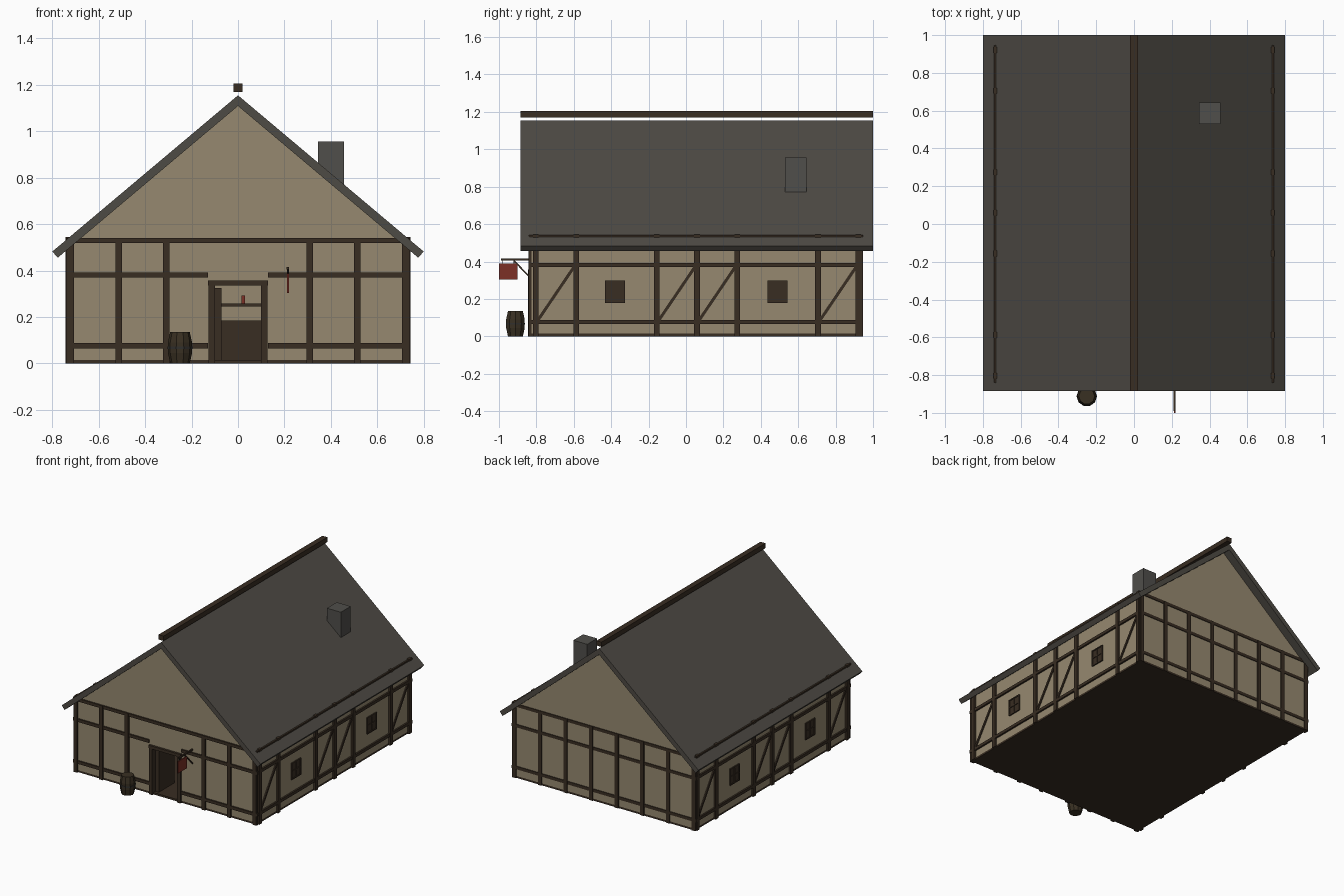
import bpy, bmesh, math
from mathutils import Vector, Matrix

if "Cube" in bpy.data.objects:
    bpy.data.objects.remove(bpy.data.objects["Cube"])


def mat(name, c):
    m = bpy.data.materials.new(name)
    m.diffuse_color = (*c, 1)
    m.use_nodes = True
    m.node_tree.nodes["Principled BSDF"].inputs["Base Color"].default_value = m.diffuse_color
    return m


PLASTER = mat("plaster", (0.305, 0.250, 0.160))
WOOD = mat("dark wood", (0.040, 0.026, 0.016))
ROOF = mat("grey roof", (0.076, 0.069, 0.058))
STONE = mat("chimney stone", (0.080, 0.077, 0.070))
RED = mat("red paint", (0.200, 0.030, 0.019))
BARREL = mat("barrel oak", (0.040, 0.029, 0.016))
IRON = mat("iron", (0.030, 0.029, 0.027))


def finish(name, bm, m):
    bmesh.ops.recalc_face_normals(bm, faces=bm.faces)
    me = bpy.data.meshes.new(name)
    bm.to_mesh(me)
    bm.free()
    me.materials.append(m)
    ob = bpy.data.objects.new(name, me)
    bpy.context.collection.objects.link(ob)
    return ob


def box(name, x, y, z, m):
    bm = bmesh.new()
    bmesh.ops.create_cube(bm, size=1)
    for v in bm.verts:
        v.co = [r[0] + (r[1] - r[0]) * (c + 0.5) for r, c in zip((x, y, z), v.co)]
    return finish(name, bm, m)


def extrude_y(name, pts, y0, y1, m):
    bm = bmesh.new()
    f = bm.faces.new([bm.verts.new((x, y0, z)) for x, z in pts])
    r = bmesh.ops.extrude_face_region(bm, geom=[f])
    vs = [g for g in r["geom"] if isinstance(g, bmesh.types.BMVert)]
    bmesh.ops.translate(bm, verts=vs, vec=(0, y1 - y0, 0))
    return finish(name, bm, m)


def bar(name, a, b, w, m):
    a, b = Vector(a), Vector(b)
    d = b - a
    bm = bmesh.new()
    bmesh.ops.create_cube(bm, size=1)
    # bars lie in the yz plane
    rot = Matrix.Rotation(math.atan2(d.z, d.y), 4, 'X')
    bm.transform(Matrix.Translation((a + b) / 2) @ rot @ Matrix.Diagonal((w, d.length, w, 1)))
    return finish(name, bm, m)


YF, YB, W = -0.83, 0.94, 0.73
SLOPE = (1.155 - 0.482) / 0.80

# floor and walls
box("floor", (-W, W), (YF, YB), (0, 0.014), WOOD)
top = [(W, 0.52), (0, 1.135), (-W, 0.52)]
extrude_y("front_wall", [(-W, 0.014), (-0.11, 0.014), (-0.11, 0.34), (0.11, 0.34),
                         (0.11, 0.014), (W, 0.014)] + top, YF, YF + 0.02, PLASTER)
extrude_y("back_wall", [(-W, 0.014), (W, 0.014)] + top, YB - 0.02, YB, PLASTER)
for s, n in ((-1, "left"), (1, "right")):
    box(n + "_wall", sorted((s * W, s * (W - 0.02))), (YF, YB), (0.014, 0.52), PLASTER)

# roof, floating ridge beam and chimney
extrude_y("roof", [(0, 1.155), (0.80, 0.482), (0.777, 0.455), (0, 1.109),
                   (-0.777, 0.455), (-0.80, 0.482)], -0.885, 1.0, ROOF)
box("ridge_beam", (-0.02, 0.02), (-0.885, 1.0), (1.17, 1.205), WOOD)
box("chimney", (0.345, 0.457), (0.53, 0.643), (0.70, 0.955), STONE)

# timber framing on the front and back
RAILS = (0.076, 0.381, 0.530)
for n, y0, y1 in (("front", YF - 0.012, YF + 0.005), ("back", YB - 0.005, YB + 0.007)):
    for i in range(8):
        if n == "front" and i in (3, 4):
            continue
        x = -0.72 + i * 1.44 / 7
        box(n + "_post", (x - 0.014, x + 0.014), (y0, y1), (0, 0.54), WOOD)
    for z in RAILS:
        spans = [(-0.74, 0.74)]
        if n == "front" and z < 0.5:
            spans = [(-0.74, -0.13), (0.13, 0.74)]
        for sp in spans:
            box(n + "_rail", sp, (y0 + 0.002, y1 - 0.002), (z - 0.011, z + 0.011), WOOD)

# timber framing, braces and windows on both sides
for s, n in ((-1, "left"), (1, "right")):
    xr = sorted((s * (W - 0.005), s * (W + 0.014)))
    xb = sorted((s * (W - 0.005), s * (W + 0.012)))
    ys = [-0.803 + 0.2155 * i for i in range(9)]
    for i, y in enumerate(ys):
        if i in (2, 6):
            # window pane with a raised frame and cross bars
            y -= 0.008 * (i == 2)
            box(n + "_window", sorted((s * W, s * (W + 0.004))),
                (y - 0.053, y + 0.053), (0.177, 0.298), WOOD)
            xw = sorted((s * W, s * (W + 0.009)))
            for k in (-0.05, 0, 0.05):
                box(n + "_window_bar", xw, (y + k - 0.004, y + k + 0.004), (0.177, 0.298), WOOD)
            for k in (0.181, 0.2375, 0.294):
                box(n + "_window_rail", xw, (y - 0.053, y + 0.053), (k - 0.004, k + 0.004), WOOD)
            continue
        box(n + "_post", xr, (y - 0.015, y + 0.015), (0, 0.545), WOOD)
    for z in RAILS:
        box(n + "_rail", xb, (YF - 0.008, YB + 0.005), (z - 0.011, z + 0.011), WOOD)
    for i in (0, 3, 4, 7):
        a, b = ys[i] + 0.012, ys[i + 1] - 0.012
        if s < 0:
            a, b = b, a
        bar(n + "_brace", (s * W, a, 0.087), (s * W, b, 0.37), 0.016, WOOD)
    # corner posts
    for y in (YF, YB):
        box(n + "_corner_post", sorted((s * (W - 0.02), s * (W + 0.008))),
            (y - 0.008, y + 0.005), (0, 0.535), WOOD)

# doorway with an opened door
for s in (-1, 1):
    box("door_jamb", sorted((s * 0.1, s * 0.127)), (YF - 0.014, YF + 0.022), (0, 0.336), WOOD)
box("door_lintel", (-0.13, 0.13), (YF - 0.016, YF + 0.022), (0.335, 0.357), WOOD)
box("open_door", (-0.1, -0.072), (YF + 0.022, YF + 0.2), (0.014, 0.325), WOOD)

# interior counter, shelf and bottle
box("counter", (-0.45, 0.45), (0.25, 0.42), (0.014, 0.185), WOOD)
box("shelf", (-0.45, 0.45), (0.84, 0.92), (0.245, 0.257), WOOD)
box("bottle", (0.015, 0.03), (0.87, 0.885), (0.257, 0.293), RED)

# hanging sign
SX = 0.215
box("sign_arm", (SX - 0.005, SX + 0.005), (-0.99, YF), (0.405, 0.416), WOOD)
bar("sign_brace", (SX, -0.92, 0.405), (SX, YF, 0.31), 0.008, WOOD)
box("sign_board", (SX - 0.004, SX + 0.004), (-1.0, -0.902), (0.303, 0.388), RED)
for y in (-0.98, -0.92):
    box("sign_hook", (SX - 0.002, SX + 0.002), (y - 0.002, y + 0.002), (0.386, 0.407), IRON)


# barrel beside the door
def ringed(name, prof, m, n=10):
    bm = bmesh.new()
    rings = [[bm.verts.new((-0.25 + r * math.cos(2 * math.pi * i / n),
                            -0.912 + r * math.sin(2 * math.pi * i / n), z))
              for i in range(n)] for r, z in prof]
    for a, b in zip(rings, rings[1:]):
        for i in range(n):
            j = (i + 1) % n
            bm.faces.new((a[i], a[j], b[j], b[i]))
    bm.faces.new(rings[0])
    bm.faces.new(rings[-1])
    return finish(name, bm, m)


ringed("barrel", [(0.042, 0), (0.052, 0.045), (0.052, 0.09), (0.042, 0.135)], BARREL)
ringed("barrel_band", [(0.054, 0.062), (0.054, 0.072)], IRON)
